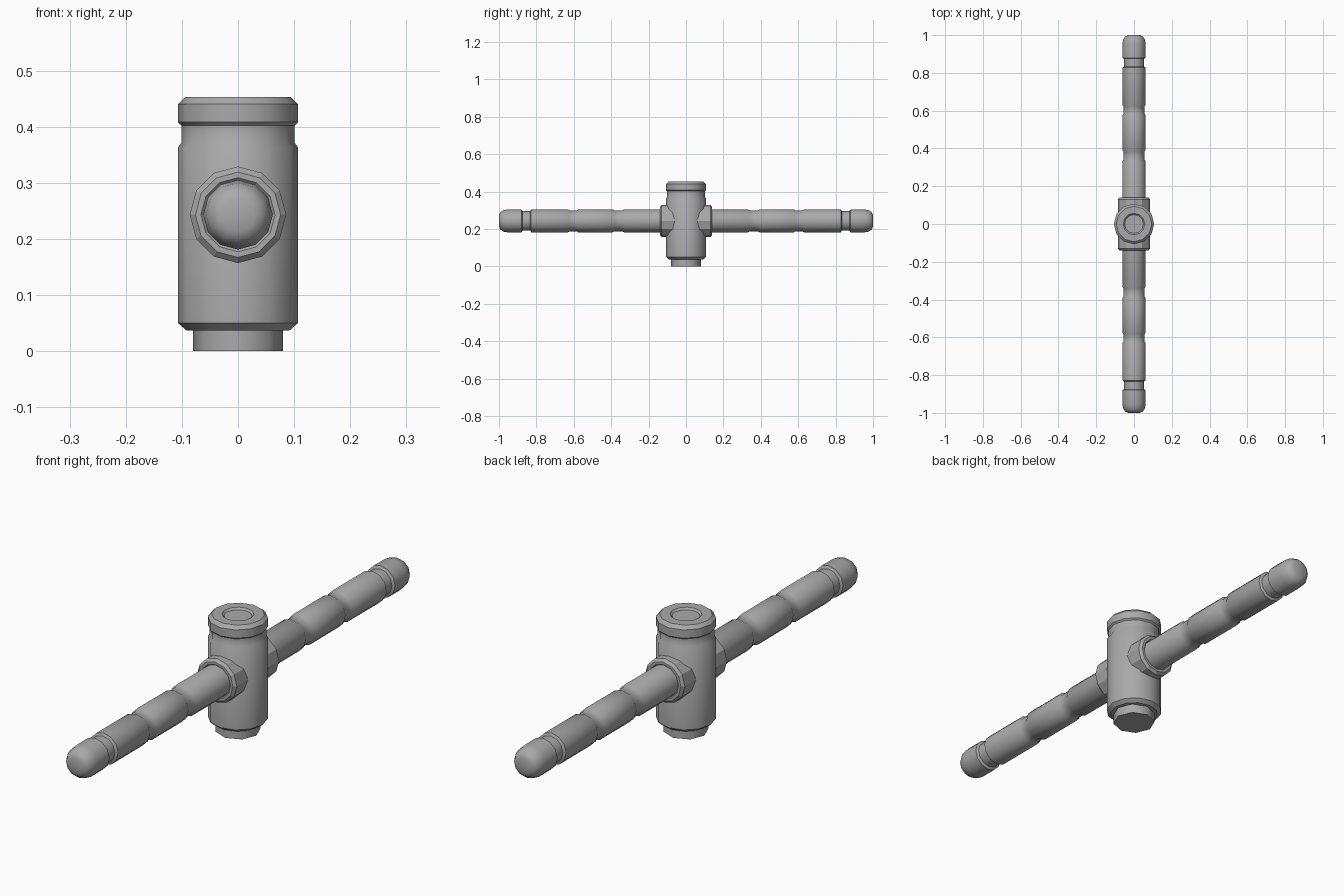
import bpy
import bmesh
from math import sin, cos, tau, radians
from mathutils import Matrix

cube = bpy.data.objects.get("Cube")
if cube:
    bpy.data.objects.remove(cube, do_unlink=True)

# Single grey metal
metal = bpy.data.materials.new("grey metal")
metal.use_nodes = True
grey = (0.4, 0.4, 0.4, 1)
metal.diffuse_color = grey
metal.node_tree.nodes["Principled BSDF"].inputs["Base Color"].default_value = grey

AXIS_Z = 0.243


def lathe(name, profile, sides=12, smooth=40, along_y=False):
    """Turn (radius, height) points around z, or lay the result along y."""
    bm = bmesh.new()
    rings = [[bm.verts.new((r * cos(tau * i / sides), r * sin(tau * i / sides), h))
              for i in range(sides)] for r, h in profile]
    for low, high in zip(rings, rings[1:]):
        for i in range(sides):
            j = (i + 1) % sides
            bm.faces.new((low[i], low[j], high[j], high[i]))
    bm.faces.new(rings[0][::-1])
    bm.faces.new(rings[-1])
    bmesh.ops.recalc_face_normals(bm, faces=bm.faces)
    if along_y:
        turn = Matrix.Rotation(radians(-90), 4, "X")
        bm.transform(Matrix.Translation((0, 0, AXIS_Z)) @ turn)
    mesh = bpy.data.meshes.new(name)
    bm.to_mesh(mesh)
    bm.free()
    mesh.materials.append(metal)
    obj = bpy.data.objects.new(name, mesh)
    bpy.context.collection.objects.link(obj)
    if smooth:
        bpy.ops.object.select_all(action="DESELECT")
        obj.select_set(True)
        bpy.context.view_layer.objects.active = obj
        bpy.ops.object.shade_smooth_by_angle(angle=radians(smooth))
    return obj


# Upright body with chamfers, neck groove and dished top
lathe("body", [(0.092, 0.037), (0.107, 0.05), (0.107, 0.363), (0.101, 0.371),
               (0.101, 0.402), (0.107, 0.408), (0.107, 0.44), (0.094, 0.453),
               (0.057, 0.453), (0.05, 0.446)])

# Stub under the body
lathe("bottom_plug", [(0.08, 0), (0.08, 0.05)], sides=8, smooth=50)

# Cross bar: one half profile with grooves, mirrored to the other end
R = 0.062


def groove(start, end, radius, slope):
    return [(R, start), (radius, start + slope), (radius, end - slope), (R, end)]


half = (groove(0.33, 0.394, 0.056, 0.01) + groove(0.574, 0.632, 0.056, 0.01)
        + groove(0.828, 0.88, 0.052, 0.005)
        + [(R, 0.95), (0.057, 0.977), (0.046, 0.993), (0.03, 1)])
lathe("cross_bar", [(r, -y) for r, y in reversed(half)] + half, along_y=True)

# Faceted collars where the bar enters the body
for side, name in ((-1, "front_collar"), (1, "back_collar")):
    lathe(name, [(r, side * y) for r, y in
                 ((0.086, 0.04), (0.086, 0.13), (0.076, 0.14), (0.066, 0.14), (0.06, 0.134))],
          smooth=0, along_y=True)
